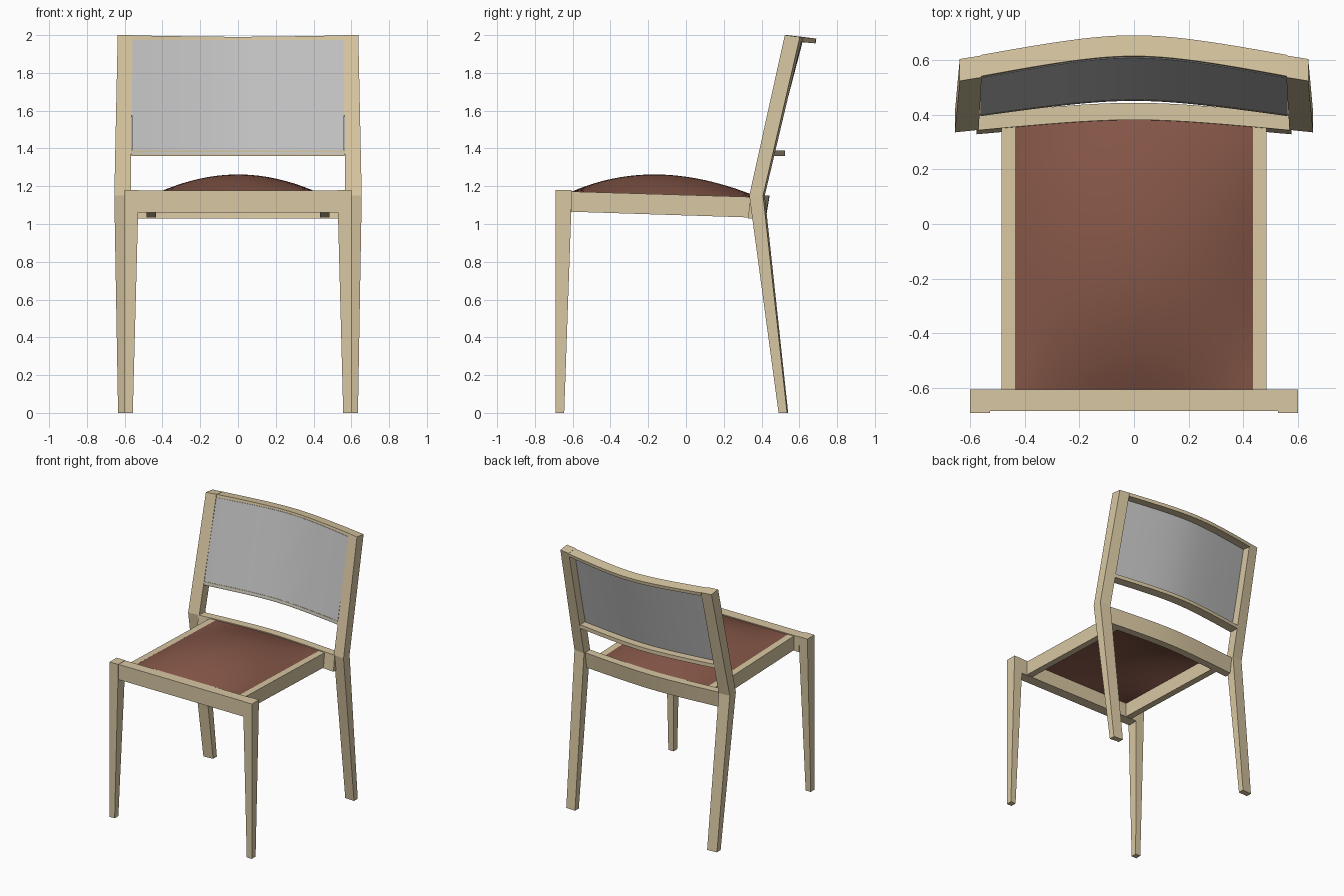
import bpy, math

if "Cube" in bpy.data.objects:
    bpy.data.objects.remove(bpy.data.objects["Cube"])


def material(name, rgb):
    m = bpy.data.materials.new(name)
    m.diffuse_color = (*rgb, 1)
    m.use_nodes = True
    m.node_tree.nodes["Principled BSDF"].inputs["Base Color"].default_value = m.diffuse_color
    return m


WOOD = material("light wood", (0.69, 0.57, 0.36))
LEATHER = material("brown leather", (0.23, 0.092, 0.062))
GREY = material("grey mesh", (0.54, 0.54, 0.54))


def make(name, verts, faces, mat, smooth=False):
    me = bpy.data.meshes.new(name)
    me.from_pydata(verts, [], faces)
    me.materials.append(mat)
    ob = bpy.data.objects.new(name, me)
    bpy.context.collection.objects.link(ob)
    bpy.ops.object.select_all(action='DESELECT')
    ob.select_set(True)
    bpy.context.view_layer.objects.active = ob
    bpy.ops.object.mode_set(mode='EDIT')
    bpy.ops.mesh.select_all(action='SELECT')
    bpy.ops.mesh.normals_make_consistent(inside=False)
    bpy.ops.object.mode_set(mode='OBJECT')
    if smooth:
        bpy.ops.object.shade_smooth_by_angle(angle=math.radians(30))
    return ob


def loft(name, rings, mat, smooth=False):
    """Skin four-point rings and cap both ends."""
    verts = [p for r in rings for p in r]
    n = len(rings)
    faces = [(3, 2, 1, 0), tuple(range(4 * n - 4, 4 * n))]
    for i in range(n - 1):
        for j in range(4):
            k = (j + 1) % 4
            faces.append((4 * i + j, 4 * i + k, 4 * i + 4 + k, 4 * i + 4 + j))
    return make(name, verts, faces, mat, smooth)


def bow(x, side, centre):
    """Backward bow of the backrest: rounded middle, straighter ends."""
    a, t = 0.4, x / 0.64
    f = (math.hypot(t, a) - a) / (math.hypot(1, a) - a)
    return centre + (side - centre) * f


def slat(name, half, corners, mat, segs=24):
    """Bowed bar; corners = (side y, centre y, z, z drop per unit of y)."""
    rings = []
    for i in range(segs + 1):
        x = half * (2 * i / segs - 1)
        ring = []
        for side, centre, z, drop in corners:
            y = bow(x, side, centre)
            ring.append((x, y, z - drop * (y - side)))
        rings.append(ring)
    return loft(name, rings, mat, True)


for s, tag in ((-1, "left"), (1, "right")):
    # tapered front legs
    rings = []
    for z, xi, yb in ((0, 0.557, -0.645), (1.06, 0.529, -0.608), (1.18, 0.527, -0.605)):
        rings.append([(s * 0.6, -0.69, z), (s * xi, -0.69, z),
                      (s * xi, yb, z), (s * 0.6, yb, z)])
    loft("front_leg_" + tag, rings, WOOD)

    # bent back legs, skewed to meet the bowed backrest
    rings = []
    for z, xo, xi, yf, yb, skew, drop in ((0, 0.635, 0.557, 0.49, 0.535, 0.006, 0),
                                          (1.15, 0.655, 0.568, 0.335, 0.408, 0.009, 0),
                                          (2.0, 0.637, 0.557, 0.523, 0.603, 0.013, 0.01)):
        rings.append([(s * xo, yf, z), (s * xi, yf + skew, z),
                      (s * xi, yb + skew, z - drop), (s * xo, yb, z - drop)])
    loft("back_leg_" + tag, rings, WOOD)

    # seat side rails, sloping down to the back
    rings = []
    for y, zb, zt in ((-0.606, 1.065, 1.172), (0.358, 1.034, 1.143)):
        rings.append([(s * 0.435, y, zb), (s * 0.485, y, zb),
                      (s * 0.485, y, zt), (s * 0.435, y, zt)])
    loft("side_rail_" + tag, rings, WOOD)

# front rail
loft("front_rail", [[(x, -0.684, 1.062), (x, -0.605, 1.062),
                     (x, -0.605, 1.178), (x, -0.684, 1.178)] for x in (-0.53, 0.53)], WOOD)

# bowed rails: behind the seat, below and above the back panel
slat("rear_seat_rail", 0.575, [(0.322, 0.365, 1.03, 0), (0.38, 0.423, 1.03, 0),
                               (0.396, 0.443, 1.15, 0), (0.336, 0.381, 1.15, 0)], WOOD)
slat("lower_back_rail", 0.565, [(0.385, 0.453, 1.36, 0), (0.457, 0.525, 1.36, 0),
                                (0.457, 0.525, 1.388, 0), (0.385, 0.453, 1.388, 0)], WOOD)
slat("top_rail", 0.559, [(0.520, 0.609, 1.972, 0.1), (0.598, 0.686, 1.965, 0.1),
                         (0.603, 0.690, 1.990, 0.1), (0.525, 0.614, 2.0, 0.1)], WOOD)

# thin bowed back panel
slat("back_panel", 0.562, [(0.383, 0.450, 1.37, 0), (0.395, 0.462, 1.37, 0),
                           (0.531, 0.620, 1.975, 0), (0.519, 0.608, 1.975, 0)], GREY)

# domed cushion sheet, following the bowed rear rail
N = 24
verts, faces = [], []
for j in range(N + 1):
    for i in range(N + 1):
        u, v = 2 * i / N - 1, 2 * j / N - 1
        x = 0.436 * u
        y = -0.606 + (bow(x, 0.336, 0.381) + 0.606) * (v + 1) / 2
        z = 1.157 - 0.014 * v + 0.104 * (1 - u * u) * (1 - v * v)
        z += 0.01 * (1 - u * u) * (1 - v * v) * -v
        verts.append((x, y, z))
for j in range(N):
    for i in range(N):
        a = j * (N + 1) + i
        faces.append((a, a + 1, a + N + 2, a + N + 1))
seat = make("seat_cushion", verts, faces, LEATHER, True)
if seat.data.polygons[N * N // 2].normal.z < 0:
    seat.data.flip_normals()
